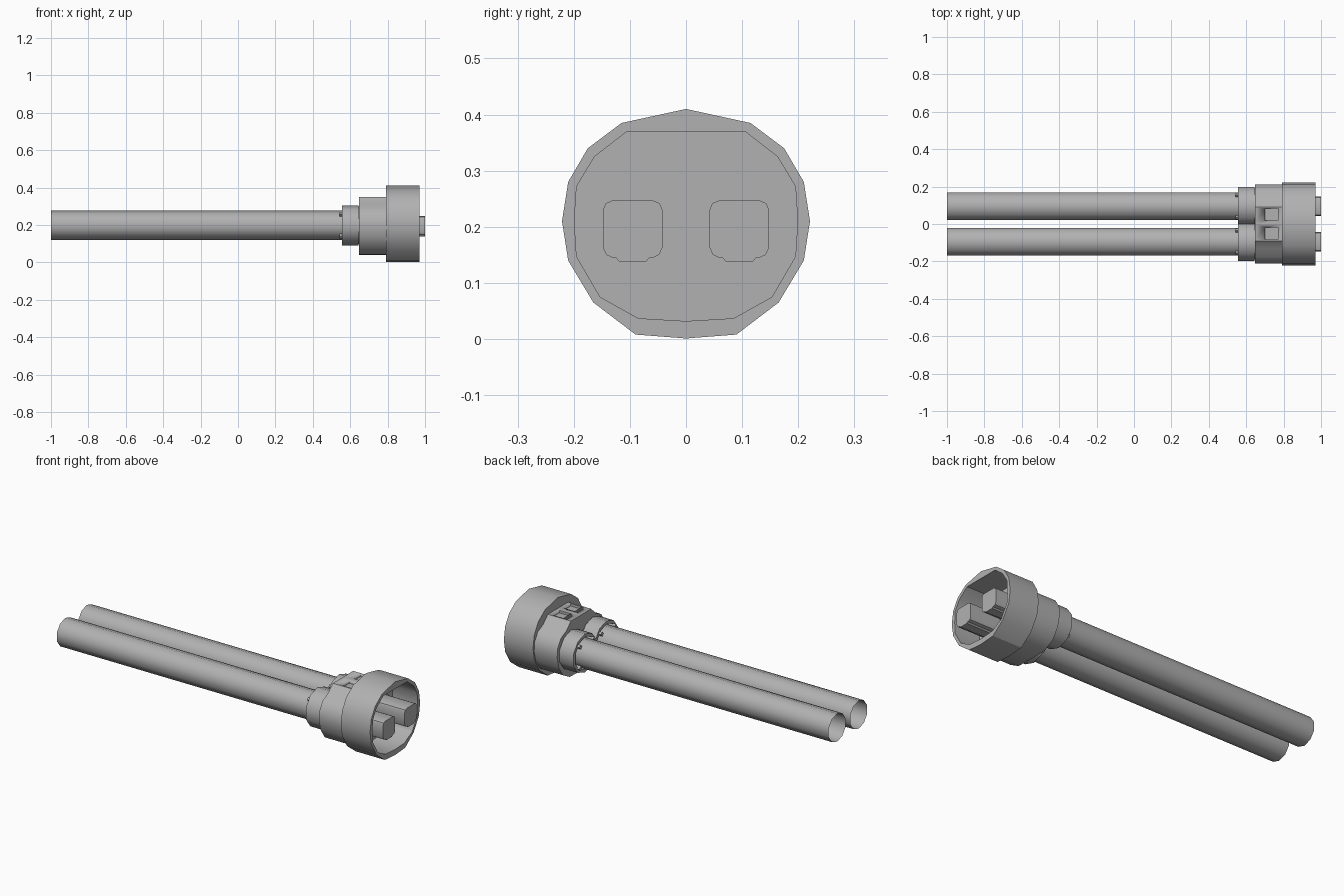
import bpy, bmesh, math
from mathutils import Matrix

if "Cube" in bpy.data.objects:
    bpy.data.objects.remove(bpy.data.objects["Cube"])

# Dark grey plastic
plastic = bpy.data.materials.new("dark_grey_plastic")
plastic.diffuse_color = (.44, .44, .44, 1)
plastic.use_nodes = True
plastic.node_tree.nodes["Principled BSDF"].inputs["Base Color"].default_value = plastic.diffuse_color


def loft(name, rings, cy=0.0, caps=True, angle=30):
    """Loft mirrored half outlines [(y, z)...] along x; rings = [(x, outline)]."""
    bm = bmesh.new()
    loops = []
    for x, half in rings:
        full = half + [(-y, z) for y, z in half[-2:0:-1]]
        loops.append([bm.verts.new((x, cy + y, z)) for y, z in full])
    n = len(loops[0])
    for a, b in zip(loops, loops[1:]):
        for i in range(n):
            j = (i + 1) % n
            bm.faces.new((a[i], a[j], b[j], b[i]))
    if caps:
        bm.faces.new(loops[0][::-1])
        bm.faces.new(loops[-1])
    return finish(name, bm, angle)


def finish(name, bm, angle=30):
    bmesh.ops.recalc_face_normals(bm, faces=bm.faces[:])
    me = bpy.data.meshes.new(name)
    bm.to_mesh(me)
    bm.free()
    me.materials.append(plastic)
    ob = bpy.data.objects.new(name, me)
    bpy.context.collection.objects.link(ob)
    bpy.ops.object.select_all(action='DESELECT')
    ob.select_set(True)
    bpy.context.view_layer.objects.active = ob
    bpy.ops.object.shade_smooth_by_angle(angle=math.radians(angle))
    return ob


def box(bm, center, size, rot=Matrix.Identity(4)):
    bmesh.ops.create_cube(bm, size=1, matrix=Matrix.Translation(center) @ rot @ Matrix.Diagonal((*size, 1)))


def half_circle(r, z=0.198, sides=10):
    return [(r * math.sin(2 * math.pi * i / sides), z + r * math.cos(2 * math.pi * i / sides))
            for i in range(sides // 2 + 1)]


# Hollow round socket shell
outer = [(0, .41), (.115, .385), (.175, .34), (.21, .28), (.221, .21),
         (.21, .14), (.165, .065), (.09, .008), (0, .001)]
inner = [(0, .37), (.105, .37), (.163, .325), (.195, .272), (.199, .21),
         (.195, .147), (.153, .075), (.085, .037), (0, .032)]
loft("socket_shell", [(.79, outer), (.97, outer), (.97, inner), (.815, inner)])

# Connector housing behind the shell, with a raised top
housing_outline = [(0, .35), (.09, .35), (.13, .31), (.178, .287), (.207, .24), (.211, .19),
                   (.197, .13), (.16, .075), (.1, .042), (0, .04)]
housing = loft("rear_housing", [(.648, housing_outline), (.792, housing_outline)], angle=38)

# Two shallow latch windows sunk into the top
bm = bmesh.new()
for s in (-1, 1):
    box(bm, (.735, s * .05, .35), (.07, .065, .028))
cutter = finish("window_cutter", bm)
cutter.hide_render = True
cut = housing.modifiers.new("windows", 'BOOLEAN')
cut.operation = 'DIFFERENCE'
cut.object = cutter
cut.solver = 'EXACT'
bpy.context.view_layer.objects.active = housing
bpy.ops.object.modifier_apply(modifier=cut.name)
bpy.data.objects.remove(cutter)

prong_outline = [(0, .247), (.036, .247), (.048, .242), (.053, .23), (.053, .163),
                 (.047, .15), (.036, .145), (.03, .145), (.024, .138), (0, .138)]
for s, side in ((-1, "front"), (1, "back")):
    cy = s * .095
    # Contact block inside the socket
    loft(side + "_contact", [(.81, prong_outline), (1.0, prong_outline)], cy)
    # Open-ended cable
    loft(side + "_cable", [(-1, half_circle(.078)), (.65, half_circle(.078))], cy, caps=False, angle=40)
    # Recessed collar gripping the cable
    loft(side + "_collar", [(.65, half_circle(.1)), (.643, half_circle(.1)), (.643, half_circle(.107)),
                            (.557, half_circle(.107)), (.557, half_circle(.09)), (.6, half_circle(.09))],
         cy, angle=40)
    # Small grip ribs around the cable
    bm = bmesh.new()
    for k in range(4):
        a = math.radians(45 + 90 * k)
        box(bm, (.572, cy + .083 * math.cos(a), .198 + .083 * math.sin(a)),
            (.06, .02, .016), Matrix.Rotation(a, 4, 'X'))
    finish(side + "_grip_ribs", bm)
